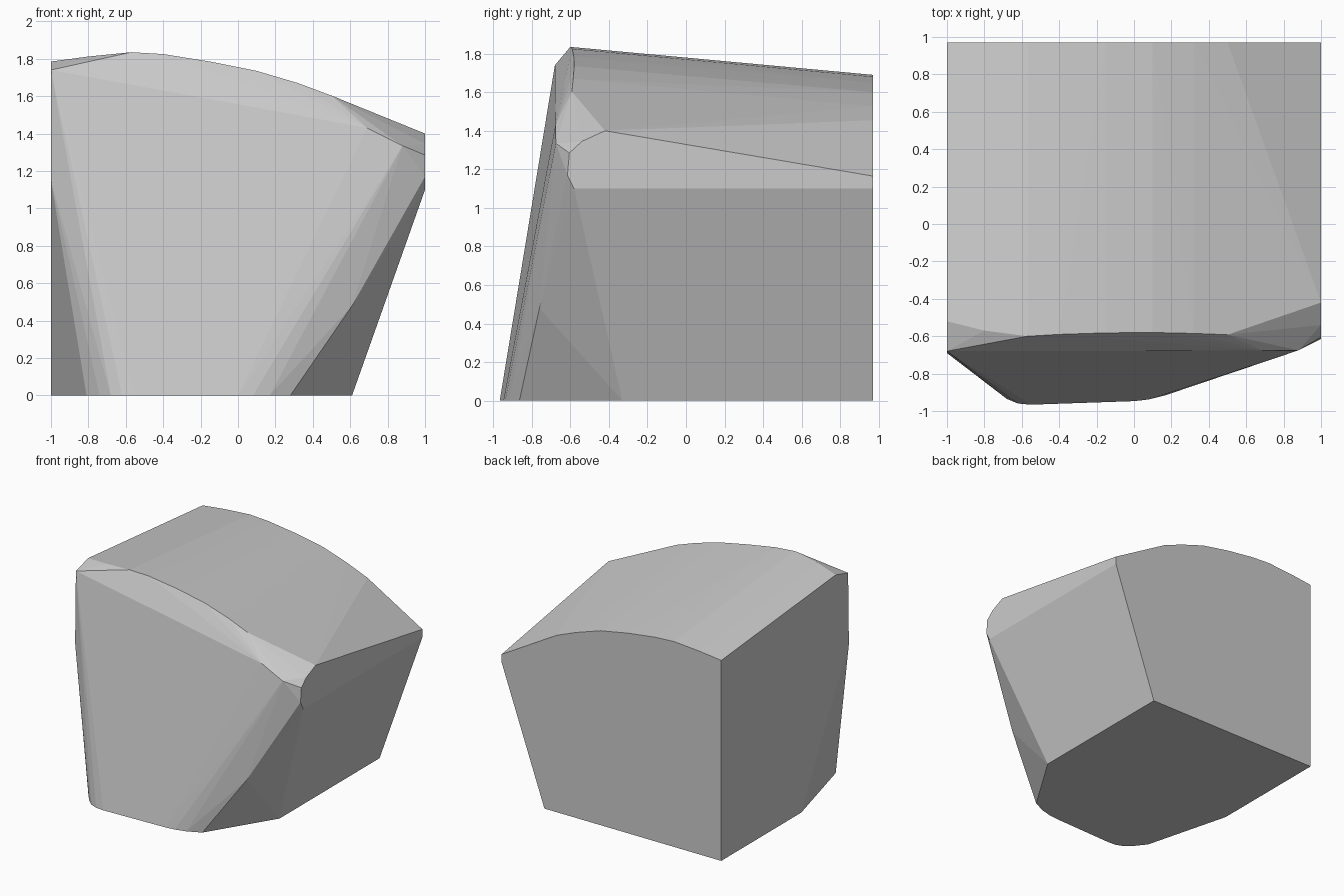
import bpy, bmesh, math

if "Cube" in bpy.data.objects:
    bpy.data.objects.remove(bpy.data.objects["Cube"])

# Crown curve (x, front height, back height): the top slopes down to the rear
crown = [(-1, 1.785, 1.65), (-.8, 1.812, 1.673), (-.57, 1.835, 1.69), (-.4, 1.825, 1.68),
         (-.15, 1.785, 1.647), (.1, 1.735, 1.60), (.32, 1.67, 1.527), (.5, 1.603, 1.455)]
ridge_y = [-.52, -.57, -.6, -.59, -.582, -.58, -.585, -.592]
points = []
for (x, zf, zb), y in zip(crown, ridge_y):
    points += [(x, y, zf), (x, .97, zb)]

# Right end facet on x = 1 (y, z)
end_facet = [(.97, 1.10), (.97, 1.165), (-.42, 1.40), (-.54, 1.345),
             (-.605, 1.285), (-.615, 1.17), (-.58, 1.10)]
points += [(1, y, z) for y, z in end_facet]

# Base outline on z = 0 (x, y)
base = [(-1, .97), (-1, -.07), (-.81, -.79), (-.74, -.88), (-.68, -.935), (-.62, -.96),
        (-.55, -.966), (0, -.947), (.08, -.938), (.17, -.915), (.28, -.864),
        (.61, -.33), (.61, .97)]
points += [(x, y, 0) for x, y in base]

# Front plate corners and upper edge
points += [(-1, -.69, 1.15), (-1, -.68, 1.74), (.69, -.677, 1.43),
           (.88, -.675, 1.335), (.61, -.76, .48)]

# Wrap the profiles in one convex faceted body
bm = bmesh.new()
for p in points:
    bm.verts.new(p)
hull = bmesh.ops.convex_hull(bm, input=bm.verts[:])
loose = [v for v in bm.verts if not v.link_faces]
bmesh.ops.delete(bm, geom=loose, context='VERTS')
bmesh.ops.dissolve_limit(bm, angle_limit=math.radians(.5),
                         verts=bm.verts[:], edges=bm.edges[:])
bmesh.ops.recalc_face_normals(bm, faces=bm.faces[:])
mesh = bpy.data.meshes.new("faceted_block")
bm.to_mesh(mesh)
bm.free()
block = bpy.data.objects.new("faceted_block", mesh)
bpy.context.collection.objects.link(block)
